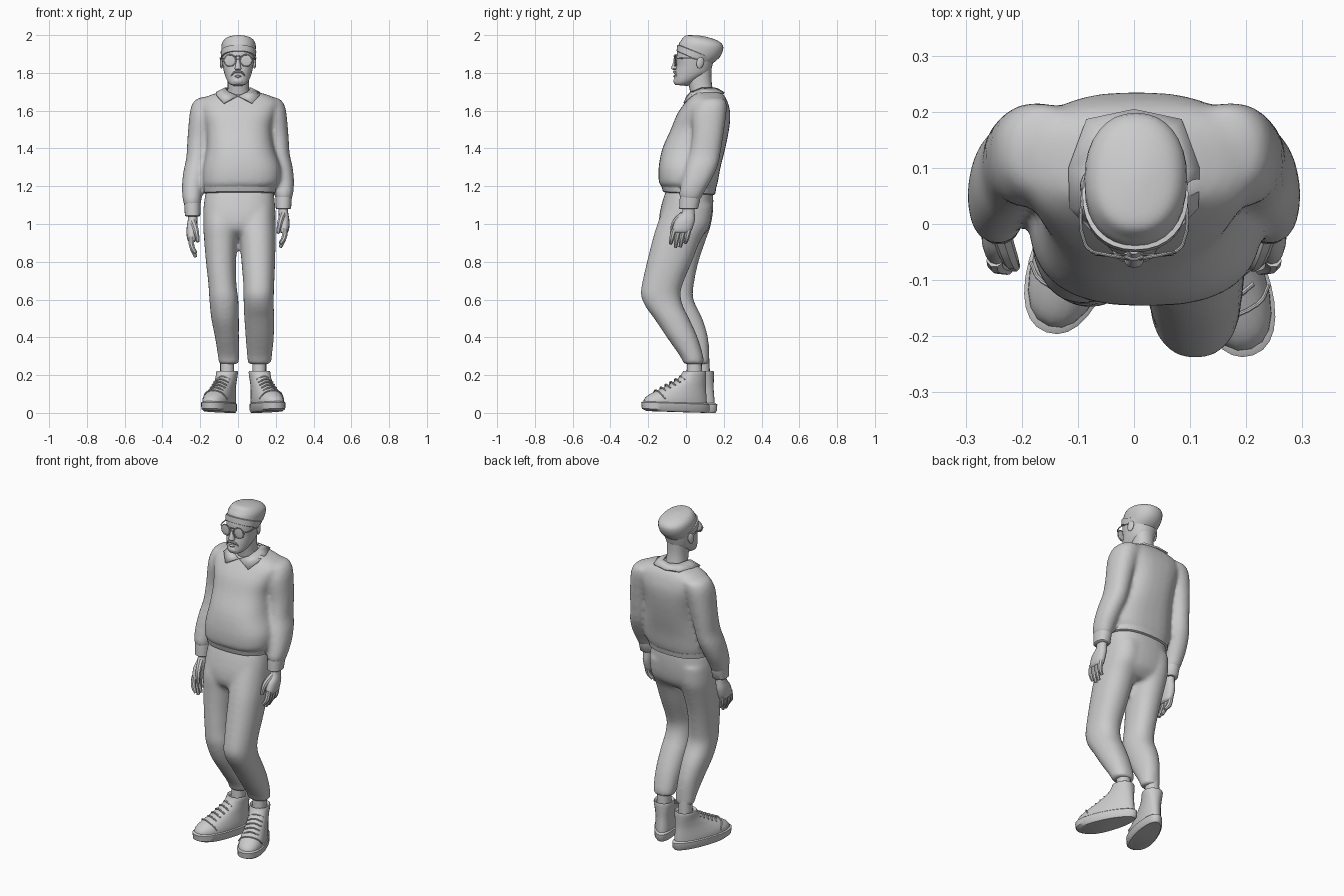
import bpy, bmesh, math


def pick(*obs):
    bpy.ops.object.select_all(action='DESELECT')
    for o in obs:
        o.select_set(True)
    bpy.context.view_layer.objects.active = obs[0]


def finish(ob, angle=40):
    pick(ob)
    bpy.ops.object.shade_smooth_by_angle(angle=math.radians(angle))
    return ob


def link(name, data):
    ob = bpy.data.objects.new(name, data)
    bpy.context.collection.objects.link(ob)
    return ob


def mesh(name, verts, faces):
    me = bpy.data.meshes.new(name)
    me.from_pydata(verts, [], faces)
    bm = bmesh.new()
    bm.from_mesh(me)
    bmesh.ops.recalc_face_normals(bm, faces=bm.faces)
    bm.to_mesh(me)
    bm.free()
    return link(name, me)


def spline(a, b, c, d, t):
    return 0.5 * (2*b + (c-a)*t + (2*a-5*b+4*c-d)*t*t + (3*b-a-3*c+d)*t**3)


def loft(name, rings, n=24, e=2.2, sub=3):
    """Rings are (z, x0, x1, y0, y1, slope in y, taper toward front)."""
    R = [tuple(r) + (0,) * (7 - len(r)) for r in rings]
    full, verts, faces = [], [], []
    for i in range(len(R) - 1):
        q = [R[max(i-1, 0)], R[i], R[i+1], R[min(i+2, len(R)-1)]]
        full += [[spline(*v, k / sub) for v in zip(*q)] for k in range(sub)]
    full.append(R[-1])
    for z, x0, x1, y0, y1, slope, taper in full:
        for k in range(n):
            c, s = math.cos(math.tau * k / n), math.sin(math.tau * k / n)
            px = math.copysign(abs(c) ** (2/e), c) * (x1-x0) / 2 * (1 - taper*s)
            py = math.copysign(abs(s) ** (2/e), s) * (y1-y0) / 2
            verts.append(((x0+x1)/2 + px, (y0+y1)/2 + py, z + slope*py))
    m = (len(full) - 1) * n
    for i in range(0, m, n):
        faces += [(i+k, i+(k+1) % n, i+n+(k+1) % n, i+n+k) for k in range(n)]
    return finish(mesh(name, verts, faces + [tuple(range(n)), tuple(range(m, m+n))]))


def fuse(name, parts, rounds):
    """Join overlapping parts into one soft skin."""
    pick(*parts)
    bpy.ops.object.join()
    ob = bpy.context.object
    ob.name = name
    rm = ob.modifiers.new("skin", 'REMESH')
    rm.mode, rm.voxel_size, rm.use_smooth_shade = 'VOXEL', .011, True
    sm = ob.modifiers.new("soften", 'SMOOTH')
    sm.factor, sm.iterations = .5, rounds
    bpy.ops.object.convert(target='MESH')
    return finish(bpy.context.object, 50)


def wire(name, pts, r, radii=None, cyclic=False):
    cu = bpy.data.curves.new(name, 'CURVE')
    cu.dimensions, cu.use_fill_caps = '3D', True
    cu.bevel_depth, cu.bevel_resolution, cu.resolution_u = r, 2, 4
    sp = cu.splines.new('BEZIER')
    sp.bezier_points.add(len(pts) - 1)
    for i, p in enumerate(pts):
        b = sp.bezier_points[i]
        b.co, b.radius = p, radii[i] if radii else 1
        b.handle_left_type = b.handle_right_type = 'AUTO'
    sp.use_cyclic_u = cyclic
    pick(link(name, cu))
    bpy.ops.object.convert(target='MESH')
    return finish(bpy.context.object)


def ball(name, loc, scale, rot=(0, 0, 0)):
    bpy.ops.mesh.primitive_uv_sphere_add(segments=16, ring_count=10, location=loc, rotation=rot)
    ob = bpy.context.object
    ob.name, ob.scale = name, scale
    return finish(ob)


# Sweater body with rounded belly, and hem band
shells = [loft("sweater_body", [
    (1.165, -.175, .195, -.11, .145, -.05), (1.19, -.18, .20, -.127, .157, -.05),
    (1.22, -.187, .224, -.143, .168), (1.30, -.184, .227, -.145, .183),
    (1.40, -.167, .192, -.125, .208), (1.50, -.17, .18, -.081, .228),
    (1.58, -.19, .20, -.048, .235), (1.64, -.20, .215, -.008, .223),
    (1.675, -.165, .18, .02, .207), (1.70, -.09, .10, .03, .185)], n=32, e=2.6)]
loft("sweater_hem", [(1.16, -.17, .19, -.11, .145, -.05), (1.165, -.18, .20, -.122, .154, -.05),
     (1.195, -.183, .205, -.131, .16, -.05), (1.20, -.17, .19, -.12, .15, -.05)], n=32, e=2.5, sub=1)

# Trousers: seat and two differently bent legs
fuse("trousers", [loft("seat", [
    (1.19, -.165, .185, -.10, .14), (1.13, -.178, .194, -.122, .145), (1.04, -.185, .198, -.142, .14),
    (.97, -.165, .18, -.135, .12), (.925, -.09, .10, -.08, .07)], n=32, e=2.5),
  loft("right_leg", [
    (1.10, -.18, .01, -.11, .14), (1.0, -.185, .005, -.14, .134),
    (.92, -.18, -.003, -.142, .107), (.8, -.17, -.01, -.144, .067),
    (.68, -.157, -.008, -.148, .042), (.6, -.152, .002, -.146, .04),
    (.5, -.142, .005, -.114, .087), (.4, -.122, .005, -.052, .117),
    (.3, -.107, .007, .018, .124), (.258, -.102, .004, .033, .124)]),
  loft("left_leg", [
    (1.10, 0, .195, -.115, .14), (1.0, 0, .199, -.152, .127),
    (.92, .01, .199, -.177, .08), (.8, .018, .197, -.207, .032),
    (.68, .028, .192, -.234, -.018), (.62, .028, .19, -.239, -.028),
    (.56, .031, .19, -.213, -.013), (.5, .033, .192, -.169, .017),
    (.4, .040, .19, -.102, .062), (.3, .048, .18, -.032, .092), (.258, .053, .174, -.012, .094)])], 10)

# Sleeves, cuffs and hands on both sides
SLEEVE = [(1.672, -.19, -.10, .10, .17), (1.658, -.225, -.09, .06, .205),
          (1.625, -.247, -.09, .043, .216), (1.57, -.258, -.11, .03, .213),
          (1.45, -.268, -.14, .033, .197), (1.35, -.274, -.155, .018, .182),
          (1.28, -.289, -.165, -.002, .167), (1.2, -.297, -.183, -.022, .132),
          (1.13, -.293, -.193, -.036, .094), (1.09, -.282, -.20, -.028, .075)]
CUFF = [(1.11, -.285, -.198, -.032, .078), (1.09, -.284, -.198, -.034, .074),
        (1.045, -.281, -.20, -.036, .064), (1.04, -.275, -.205, -.03, .058)]
PALM = [(1.07, -.265, -.215, -.018, .045), (1.02, -.266, -.215, -.022, .046),
        (.98, -.272, -.216, -.055, .047), (.94, -.272, -.218, -.07, .037),
        (.915, -.267, -.22, -.073, .026), (.905, -.257, -.23, -.06, .015)]
for side, s, lift in (("right", -1, 0), ("left", 1, .036)):
    def place(x, y, z):
        return (-s * x, y, z + lift * (1.675 - z) / .6)

    def flip(rings):
        return [(place(0, 0, z)[2], *sorted((-s*a, -s*b)), c, d) for z, a, b, c, d in rings]
    shells.append(loft(side + "_sleeve", flip(SLEEVE)))
    loft(side + "_cuff", flip(CUFF), sub=1)
    loft(side + "_palm", flip(PALM), n=16)
    for i, tip in enumerate((.845, .825, .828, .85)):
        y = -.062 + i * .026
        wire(f"{side}_finger_{i+1}", [place(-.248, y, .93), place(-.244, y-.012, .88),
             place(-.224, y-.02, tip)], .0155, (1, .95, .6))
    wire(side + "_thumb", [place(-.238, -.015, 1.01), place(-.222, -.06, .965),
         place(-.212, -.076, .905)], .0155, (1.2, 1, .6))
fuse("sweater", shells, 8)

# Shoes, soles, laces and socks
UPPER = [(.03, -.066, .066, -.288, .068, 0, .18), (.07, -.067, .067, -.284, .066, 0, .18),
         (.10, -.062, .062, -.25, .063, 0, .12), (.135, -.055, .055, -.175, .06, 0, .05),
         (.175, -.053, .053, -.10, .06), (.21, -.056, .056, -.068, .06),
         (.222, -.053, .053, -.062, .057), (.21, -.042, .042, -.05, .047)]
SOLE = [(.005, -.062, .062, -.27, .07, -.03, .2), (.017, -.071, .071, -.294, .08, -.03, .2),
        (.05, -.072, .072, -.298, .081, -.03, .2), (.057, -.064, .064, -.285, .07, -.03, .2)]
for side, s, ax, ay in (("right", -1, -.057, .088), ("left", 1, .113, .047)):
    parts = [loft(side + "_shoe_upper", UPPER), loft(side + "_shoe_sole", SOLE, n=32, sub=1)]
    for i in range(5):
        y, z = -.19 + i * .027, .134 + i * .0145
        parts.append(wire(f"{side}_lace_{i+1}", [(-.042, y+.012, z-.016), (0, y, z+.002),
                     (.042, y+.012, z-.016)], .0045))
    parts.append(wire(side + "_toe_cap_seam", [(-.067, -.19, .075), (-.037, -.215, .112),
                 (.037, -.215, .112), (.067, -.19, .075)], .004))
    for p in parts:
        p.location, p.rotation_euler = (ax, ay, 0), (0, 0, .34 * s)
    loft(side + "_sock", [(.19, ax-.037, ax+.037, ay-.045, ay+.04),
         (.29, ax-.037, ax+.037, ay-.04, ay+.035)], n=16)

# Folded shirt collar as a mirrored ribbon
IN = [(.004, .004, 1.68), (.05, .025, 1.70), (.07, .08, 1.722), (.05, .15, 1.722), (0, .165, 1.72)]
OUT = [(.075, -.014, 1.642), (.115, .028, 1.684), (.117, .10, 1.698), (.085, .187, 1.70), (0, .205, 1.697)]
rows = list(zip(IN, OUT))
rows += [tuple((-x, y, z) for x, y, z in r) for r in rows[-2::-1]]
collar = mesh("shirt_collar", [p for r in rows for p in r],
              [(2*i, 2*i+1, 2*i+3, 2*i+2) for i in range(len(rows)-1)])
collar.modifiers.new("thickness", 'SOLIDIFY').thickness = .01
finish(collar)

# Neck and head
loft("neck", [(1.65, -.07, .075, .03, .165), (1.70, -.056, .06, .022, .145),
              (1.76, -.055, .058, .012, .135), (1.82, -.06, .06, .02, .135)])
loft("head", [(1.733, -.025, .025, -.045, .01, -.1), (1.742, -.044, .044, -.057, .04, .1),
              (1.765, -.06, .06, -.062, .085, .15), (1.80, -.073, .073, -.058, .125),
              (1.84, -.081, .081, -.05, .14), (1.88, -.085, .087, -.05, .15),
              (1.92, -.083, .087, -.045, .16), (1.955, -.07, .075, -.02, .15)], n=32)
loft("nose", [(1.815, -.01, .01, -.066, -.04), (1.822, -.019, .019, -.077, -.04),
              (1.835, -.014, .014, -.076, -.04), (1.885, -.009, .009, -.054, -.035)], n=12)
wire("moustache", [(-.038, -.045, 1.78), (-.02, -.06, 1.803), (0, -.063, 1.806),
                   (.02, -.06, 1.803), (.038, -.045, 1.78)], .007, (.5, 1, 1, 1, .5))
ball("lower_lip", (0, -.06, 1.782), (.018, .008, .006))
ball("chin_beard", (0, -.045, 1.757), (.032, .022, .022))

# Ears and glasses
for s in (-1, 1):
    ball("ear", (s*.086, .075, 1.855), (.009, .02, .033), (-.2, 0, s*.3))
    ring = [(math.cos(k*math.pi/4), math.sin(k*math.pi/4)) for k in range(8)]
    wire("glasses_rim", [(s*(.042 + .031*c), -.056 + .006*c, 1.866 + .03*d) for c, d in ring],
         .0032, cyclic=True)
    ball("glasses_lens", (s*.042, -.055, 1.866), (.03, .003, .029))
    wire("glasses_temple", [(s*.073, -.05, 1.875), (s*.087, -.036, 1.877),
         (s*.091, .06, 1.872), (s*.088, .085, 1.855)], .0032)
for z in (1.872, 1.887):
    wire("glasses_bridge", [(-.016, -.058, z), (0, -.063, z+.002), (.016, -.058, z)], .003)

# Slouched cap with a turned-up band
loft("cap_crown", [
    (1.872, -.083, .086, -.042, .118, -.45), (1.916, -.088, .093, -.038, .176, -.34),
    (1.953, -.086, .093, -.026, .198, -.17), (1.979, -.068, .075, -.01, .178, -.15),
    (1.992, -.038, .045, .01, .13, -.12), (1.998, -.012, .017, .03, .08, -.06)], n=32)
loft("cap_band", [(1.878, -.085, .088, -.046, .119, -.43), (1.880, -.089, .093, -.05, .122, -.43),
     (1.910, -.092, .097, -.046, .152, -.39), (1.913, -.084, .088, -.036, .147, -.39)], n=32, sub=1)
